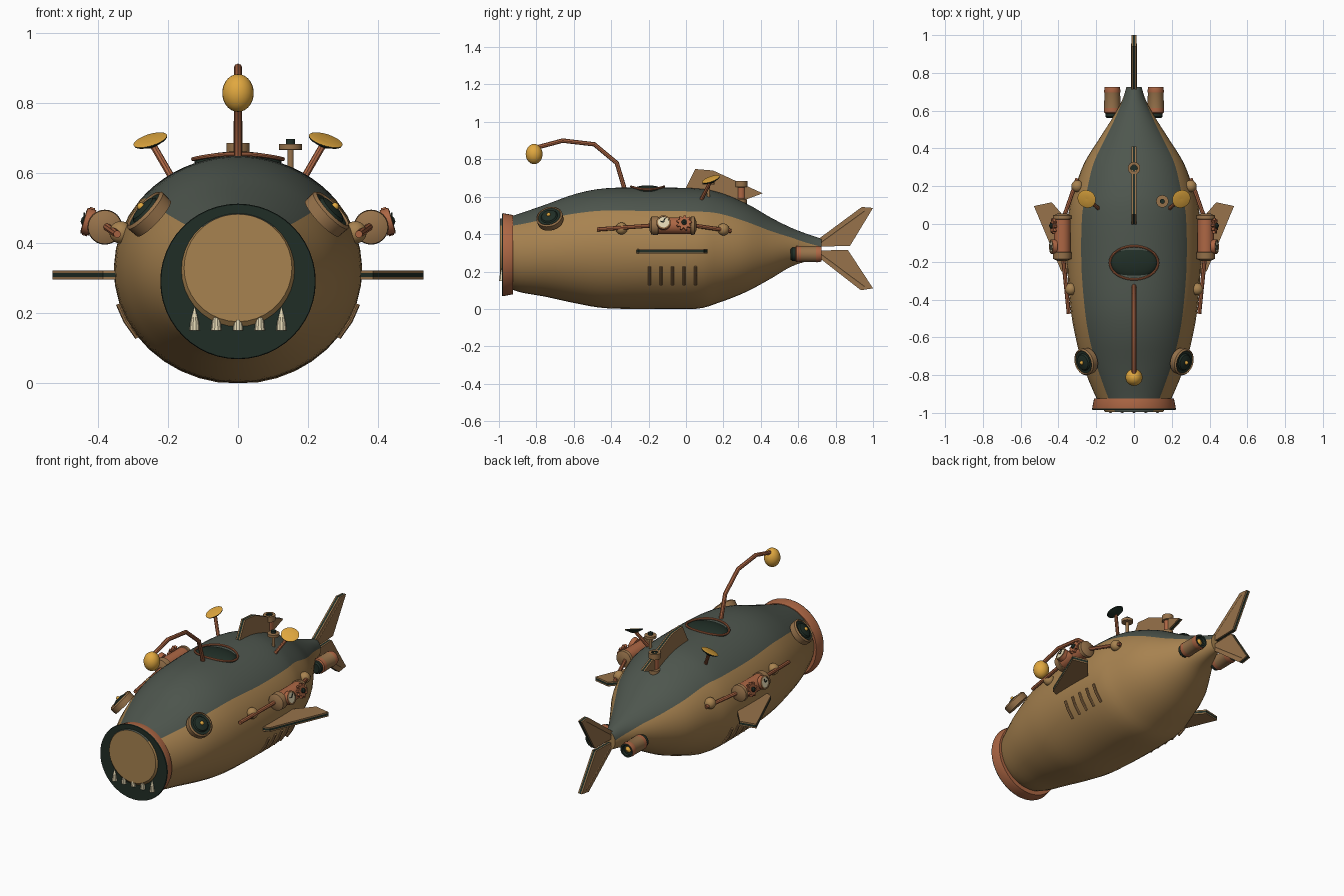
import bpy, bmesh, math
from mathutils import Vector, Matrix

if "Cube" in bpy.data.objects:
    bpy.data.objects.remove(bpy.data.objects["Cube"])

def material(name, rgb):
    m = bpy.data.materials.new(name)
    m.diffuse_color = (*rgb, 1)
    m.use_nodes = True
    m.node_tree.nodes["Principled BSDF"].inputs["Base Color"].default_value = m.diffuse_color
    return m

TAN = material("tan_brass", (.39, .225, .08))
GREY = material("slate_grey", (.076, .093, .076))
DARK = material("dark_green", (.0144, .027, .0194))
COPPER = material("copper", (.42, .135, .058))
GOLD = material("gold", (.75, .39, .05))
CREAM = material("cream", (.76, .67, .45))
BRONZE = material("bronze", (.31, .17, .07))

def finish(name, bm, mats):
    bmesh.ops.recalc_face_normals(bm, faces=bm.faces[:])
    me = bpy.data.meshes.new(name)
    bm.to_mesh(me)
    bm.free()
    for m in mats:
        me.materials.append(m)
    ob = bpy.data.objects.new(name, me)
    bpy.context.collection.objects.link(ob)
    return ob

def lathe(name, pos, axis, prof, mats, seg=24):
    """Revolve (radius, height) points about an axis; one material per band."""
    bm = bmesh.new()
    M = Matrix.Translation(pos) @ Vector(axis).to_track_quat('Z', 'Y').to_matrix().to_4x4()
    if not isinstance(mats, list):
        mats = [mats] * (len(prof) - 1)
    uniq = list(dict.fromkeys(mats))
    rings = [[bm.verts.new(M @ Vector((r * math.cos(a), r * math.sin(a), h)))
              for a in (2 * math.pi * i / seg for i in range(seg))] for r, h in prof]
    for k in range(len(prof) - 1):
        for i in range(seg):
            j = (i + 1) % seg
            f = bm.faces.new((rings[k][i], rings[k][j], rings[k + 1][j], rings[k + 1][i]))
            f.material_index = uniq.index(mats[k])
    bm.faces.new(rings[0]).material_index = uniq.index(mats[0])
    bm.faces.new(rings[-1]).material_index = uniq.index(mats[-1])
    return finish(name, bm, uniq)

def tube(name, pts, r, mat, cyclic=False):
    cu = bpy.data.curves.new(name, 'CURVE')
    cu.dimensions = '3D'
    cu.bevel_depth, cu.bevel_resolution, cu.use_fill_caps = r, 2, True
    sp = cu.splines.new('POLY')
    sp.points.add(len(pts) - 1)
    for p, c in zip(sp.points, pts):
        p.co = (*c, 1)
    sp.use_cyclic_u = cyclic
    tmp = bpy.data.objects.new(name + "_curve", cu)
    me = bpy.data.meshes.new_from_object(tmp)
    bpy.data.objects.remove(tmp)
    me.materials.clear()
    me.materials.append(mat)
    ob = bpy.data.objects.new(name, me)
    bpy.context.collection.objects.link(ob)
    return ob

def plate(name, pts, lo, hi, M, mat):
    """Extrude a flat outline from height lo to hi."""
    bm = bmesh.new()
    a = [bm.verts.new(M @ Vector((x, y, lo))) for x, y in pts]
    b = [bm.verts.new(M @ Vector((x, y, hi))) for x, y in pts]
    bm.faces.new(a)
    bm.faces.new(b)
    for i in range(len(a)):
        j = (i + 1) % len(a)
        bm.faces.new((a[i], a[j], b[j], b[i]))
    return finish(name, bm, [mat])

def fin(name, pts, M):
    """Dark core between two bronze skins."""
    plate(name + "_core", pts, -.006, .006, M, DARK)
    plate(name + "_skin_a", pts, .006, .013, M, BRONZE)
    plate(name + "_skin_b", pts, -.013, -.006, M, BRONZE)

def ball(name, pos, size, mat):
    bm = bmesh.new()
    bmesh.ops.create_uvsphere(bm, u_segments=24, v_segments=14, radius=1,
                              matrix=Matrix.Translation(pos) @ Matrix.Diagonal((*size, 1)))
    return finish(name, bm, [mat])

# hull stations: y, top, bottom, half width, angle of the colour line
ST = [(-.995, .482, .175, .154, 50), (-.92, .5, .1, .2, 47), (-.75, .558, .065, .27, 43),
      (-.59, .615, .03, .312, 40), (-.43, .645, .004, .338, 39), (-.2, .648, 0, .354, 38),
      (.05, .645, 0, .348, 38), (.18, .622, .035, .315, 38), (.32, .565, .09, .265, 36),
      (.45, .49, .16, .185, 34), (.56, .435, .225, .115, 30), (.65, .4, .255, .065, 20),
      (.725, .375, .268, .04, 12)]
rows = []
for i in range(len(ST) - 1):
    p = [Vector(ST[max(0, min(len(ST) - 1, i + d))]) for d in (-1, 0, 1, 2)]
    for t in (0, .25, .5, .75):
        rows.append(.5 * (2 * p[1] + (p[2] - p[0]) * t + (2 * p[0] - 5 * p[1] + 4 * p[2] - p[3]) * t * t
                          + (3 * p[1] - p[0] - 3 * p[2] + p[3]) * t ** 3))
rows.append(Vector(ST[-1]))
bm = bmesh.new()
rings = []
for y, top, bot, w, ang in rows:
    angs = [ang + (180 - 2 * ang) * k / 20 for k in range(20)]
    angs += [180 - ang + (180 + 2 * ang) * k / 28 for k in range(28)]
    rings.append([bm.verts.new((w * math.cos(math.radians(a)), y,
                  max(0, (top + bot) / 2 + (top - bot) / 2 * math.sin(math.radians(a))))) for a in angs])
for a, b in zip(rings, rings[1:]):
    for i in range(48):
        j = (i + 1) % 48
        bm.faces.new((a[i], a[j], b[j], b[i])).material_index = 1 if i < 20 else 0
bm.faces.new(rings[0])
bm.faces.new(rings[-1])
finish("hull", bm, [TAN, GREY])

# mouth: copper collar, dark face, teeth
lathe("mouth_collar", (0, 0, .29), (0, -1, 0),
      [(.19, .925), (.212, .925), (.222, .978), (.22, .984), (.14, .984)],
      [COPPER, COPPER, DARK, DARK], 48)
for i in range(5):
    lathe("tooth", ((i - 2) * .062, -.985, .15), (0, 0, 1),
          [(.015, 0), (.012, .025), (.008, .04), (.001, .066)], CREAM, 10)

# lure on a bent rod
tube("lure_rod", [(0, -.325, .63), (0, -.37, .78), (0, -.49, .88), (0, -.66, .9), (0, -.79, .865)], .012, COPPER)
ball("lure_ball", (0, -.812, .828), (.045, .045, .054), GOLD)

# top hatch
ball("hatch_window", (0, -.205, .63), (.125, .085, .031), DARK)
tube("hatch_rim", [(.128 * math.cos(a), -.205 + .088 * math.sin(a), .654 - .9 * (.128 * math.cos(a)) ** 2)
                   for a in (math.pi * k / 20 for k in range(40))], .006, COPPER, True)

# dorsal and tail fins lie in the yz plane
YZ = Matrix(((0, 0, 1, 0), (1, 0, 0, 0), (0, 1, 0, 0), (0, 0, 0, 1)))
fin("dorsal_fin", [(-.01, .63), (.05, .748), (.145, .74), (.41, .618), (.28, .57), (.1, .62)], YZ)
fin("upper_tail_fin", [(.71, .375), (.94, .545), (1, .54), (.877, .337), (.71, .333)], YZ)
fin("lower_tail_fin", [(.71, .312), (.865, .316), (1, .11), (.935, .1), (.71, .275)], YZ)
tube("tail_rib", [(.0, .72, .355), (0, .955, .525)], .015, BRONZE)
tube("tail_rib", [(.0, .72, .295), (0, .955, .12)], .015, BRONZE)

# funnel behind the dorsal fin and valve beside it
lathe("funnel", (0, .295, .56), (0, 0, 1),
      [(.03, 0), (.03, .025), (.022, .03), (.022, .09), (.033, .092), (.033, .125), (.018, .125), (.018, .115)],
      [BRONZE, BRONZE, COPPER, BRONZE, BRONZE, BRONZE, DARK])
lathe("valve", (.15, .12, .58), (0, 0, 1),
      [(.009, 0), (.009, .085), (.033, .086), (.033, .102), (.013, .103), (.013, .117)],
      [BRONZE, BRONZE, BRONZE, BRONZE, DARK], 16)

for s, side in ((1, "right"), (-1, "left")):
    # porthole eyes
    n = Vector((s * .71, -.22, .67)).normalized()
    lathe(side + "_eye", Vector((s * .262, -.73, .49)), n,
          [(.07, -.03), (.072, .004), (.064, .012), (.06, .006), (.046, .006), (.04, .014), (.02, .02), (.001, .021)],
          [BRONZE, BRONZE, BRONZE, DARK, DARK, DARK, DARK], 32)
    ball(side + "_pupil", Vector((s * .262, -.73, .49)) + n * .021, (.011,) * 3, GOLD)

    # side fins
    fin(side + "_side_fin", [(s * x, y) for x, y in
        ((.32, -.275), (.385, -.25), (.53, .095), (.435, .115), (.32, -.02))], Matrix.Translation((0, 0, .308)))

    # gill bars
    for k in range(5):
        y = -.195 + k * .0615
        tube(side + "_gill_bar", [(s * .286, y, .13), (s * .32, y, .178), (s * .341, y, .226)], .008, BRONZE)

    # side machine: cylinder, end caps, gauge, gear, pipes and clamps
    lathe(side + "_machine", (s * .38, 0, .445), (0, 1, 0),
          [(.025, -.195), (.048, -.185), (.05, -.15), (.044, -.148), (.044, .025), (.05, .027), (.048, .045), (.025, .055)],
          [BRONZE, BRONZE, BRONZE, COPPER, BRONZE, BRONZE, BRONZE])
    out = Vector((s * .96, 0, .28))
    g = Vector((s * .415, -.12, .457))
    lathe(side + "_gauge", g, out, [(.038, 0), (.038, .025), (.03, .027), (.03, .023), (.001, .023)],
          [COPPER, BRONZE, BRONZE, CREAM])
    for d in (Vector((0, .008, .022)), Vector((0, -.016, .006))):
        tube(side + "_gauge_hand", [g + out * .025, g + out * .025 + d], .0025, DARK)
    M = Matrix.Translation((s * .415, -.01, .457)) @ out.to_track_quat('Z', 'Y').to_matrix().to_4x4()
    teeth = [((.042 if k % 4 < 2 else .03) * math.cos(k * math.pi / 18), (.042 if k % 4 < 2 else .03) * math.sin(k * math.pi / 18))
             for k in range(36)]
    plate(side + "_gear", teeth, .005, .02, M, COPPER)
    lathe(side + "_gear_hub", M.translation, out, [(.014, 0), (.014, .028), (.006, .034)], DARK, 12)
    tube(side + "_front_pipe", [(s * .375, -.18, .446), (s * .345, -.475, .425)], .011, COPPER)
    tube(side + "_rear_pipe", [(s * .37, .04, .446), (s * .3, .24, .417)], .011, COPPER)
    ball(side + "_front_clamp", (s * .335, -.345, .43), (.032,) * 3, TAN)
    ball(side + "_rear_clamp", (s * .3, .2, .425), (.032,) * 3, TAN)

    # dish aerials
    lathe(side + "_dish", (s * .25, .133, .692), (s * .28, -.33, .9),
          [(.014, -.018), (.048, -.003), (.05, .002), (.046, .004), (.001, .0)], [DARK, DARK, GOLD, GOLD])
    tube(side + "_dish_rod", [(s * .185, .08, .58), (s * .246, .133, .685)], .01, COPPER)

    # rear thrusters
    lathe(side + "_thruster", (s * .115, 0, .293), (0, 1, 0),
          [(.028, .56), (.036, .568), (.036, .585), (.043, .59), (.043, .615), (.042, .695), (.044, .7), (.04, .725),
           (.03, .725), (.028, .71), (.018, .71), (.001, .722)],
          [DARK, DARK, COPPER, COPPER, BRONZE, COPPER, COPPER, DARK, DARK, DARK, GOLD])

# smooth curved surfaces, keep hard edges
bpy.ops.object.select_all(action='DESELECT')
for ob in bpy.context.scene.objects:
    ob.select_set(True)
    bpy.context.view_layer.objects.active = ob
bpy.ops.object.shade_smooth_by_angle(angle=math.radians(32))
